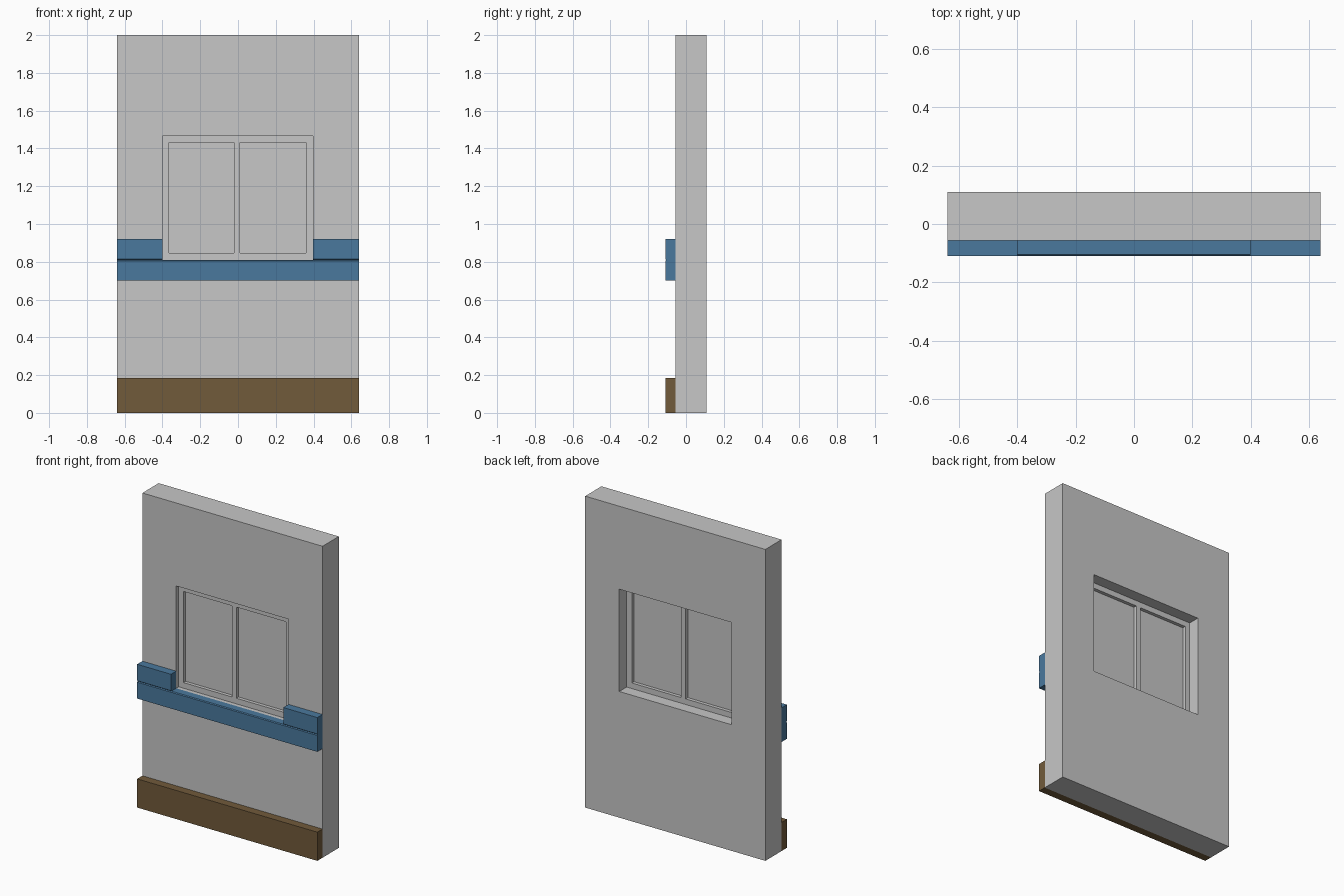
import bpy, bmesh
from mathutils import Vector

if "Cube" in bpy.data.objects:
    bpy.data.objects.remove(bpy.data.objects["Cube"])


def material(name, rgb):
    m = bpy.data.materials.new(name)
    m.diffuse_color = (*rgb, 1.0)
    m.use_nodes = True
    m.node_tree.nodes["Principled BSDF"].inputs["Base Color"].default_value = m.diffuse_color
    return m


GREY = material("light grey", (0.57, 0.57, 0.57))
BLUE = material("blue", (0.068, 0.19, 0.34))
BROWN = material("brown", (0.165, 0.103, 0.043))

WALL_FRONT, WALL_BACK, TRIM_FRONT = -0.056, 0.109, -0.109


def finish(bm, name, mat):
    bmesh.ops.recalc_face_normals(bm, faces=bm.faces)
    me = bpy.data.meshes.new(name)
    bm.to_mesh(me)
    bm.free()
    me.materials.append(mat)
    ob = bpy.data.objects.new(name, me)
    bpy.context.collection.objects.link(ob)
    return ob


def slab(name, mat, xs, zs, y0, y1, holes=()):
    """Upright slab cut into a grid of xs by zs; cells listed in holes stay open."""
    bm = bmesh.new()
    for i in range(len(xs) - 1):
        for k in range(len(zs) - 1):
            if (i, k) not in holes:
                corners = ((i, k), (i + 1, k), (i + 1, k + 1), (i, k + 1))
                bm.faces.new([bm.verts.new((xs[a], y0, zs[b])) for a, b in corners])
    bmesh.ops.remove_doubles(bm, verts=bm.verts, dist=1e-5)
    ext = bmesh.ops.extrude_face_region(bm, geom=bm.faces[:], use_keep_orig=True)
    moved = [g for g in ext["geom"] if isinstance(g, bmesh.types.BMVert)]
    bmesh.ops.translate(bm, verts=moved, vec=Vector((0, y1 - y0, 0)))
    return finish(bm, name, mat)


def trim(name, mat, x0, x1, z0, z1, seam_z=None):
    """Board on the wall front; its front edge at seam_z is slightly chamfered."""
    bm = bmesh.new()
    bmesh.ops.create_cube(bm, size=1)
    for v in bm.verts:
        v.co = Vector((x0 if v.co.x < 0 else x1,
                       TRIM_FRONT if v.co.y < 0 else WALL_FRONT,
                       z0 if v.co.z < 0 else z1))
    if seam_z is not None:
        edges = [e for e in bm.edges if all(
            abs(v.co.z - seam_z) < 1e-5 and abs(v.co.y - TRIM_FRONT) < 1e-5
            for v in e.verts)]
        bmesh.ops.bevel(bm, geom=edges, offset=0.005, segments=1, affect='EDGES')
    return finish(bm, name, mat)


# Wall with the window opening
slab("wall", GREY, (-0.64, -0.40, 0.398, 0.64), (0, 0.81, 1.467, 2.0),
     WALL_FRONT, WALL_BACK, holes={(1, 1)})

# Window frame with two lights, and the panes inside it
slab("window_frame", GREY, (-0.40, -0.366, -0.022, 0.010, 0.361, 0.398),
     (0.81, 0.846, 1.431, 1.467), -0.031, 0.034, holes={(1, 1), (3, 1)})
for side, x0, x1 in (("left", -0.366, -0.022), ("right", 0.010, 0.361)):
    slab("window_pane_" + side, GREY, (x0, x1), (0.846, 1.431), -0.009, 0.012)

# Blue rail, and the short boards beside the window
trim("rail", BLUE, -0.64, 0.64, 0.70, 0.81, seam_z=0.81)
trim("upper_rail_left", BLUE, -0.64, -0.40, 0.81, 0.92, seam_z=0.81)
trim("upper_rail_right", BLUE, 0.398, 0.64, 0.81, 0.92, seam_z=0.81)

# Brown skirting board
trim("skirting_board", BROWN, -0.64, 0.64, 0.0, 0.184)
